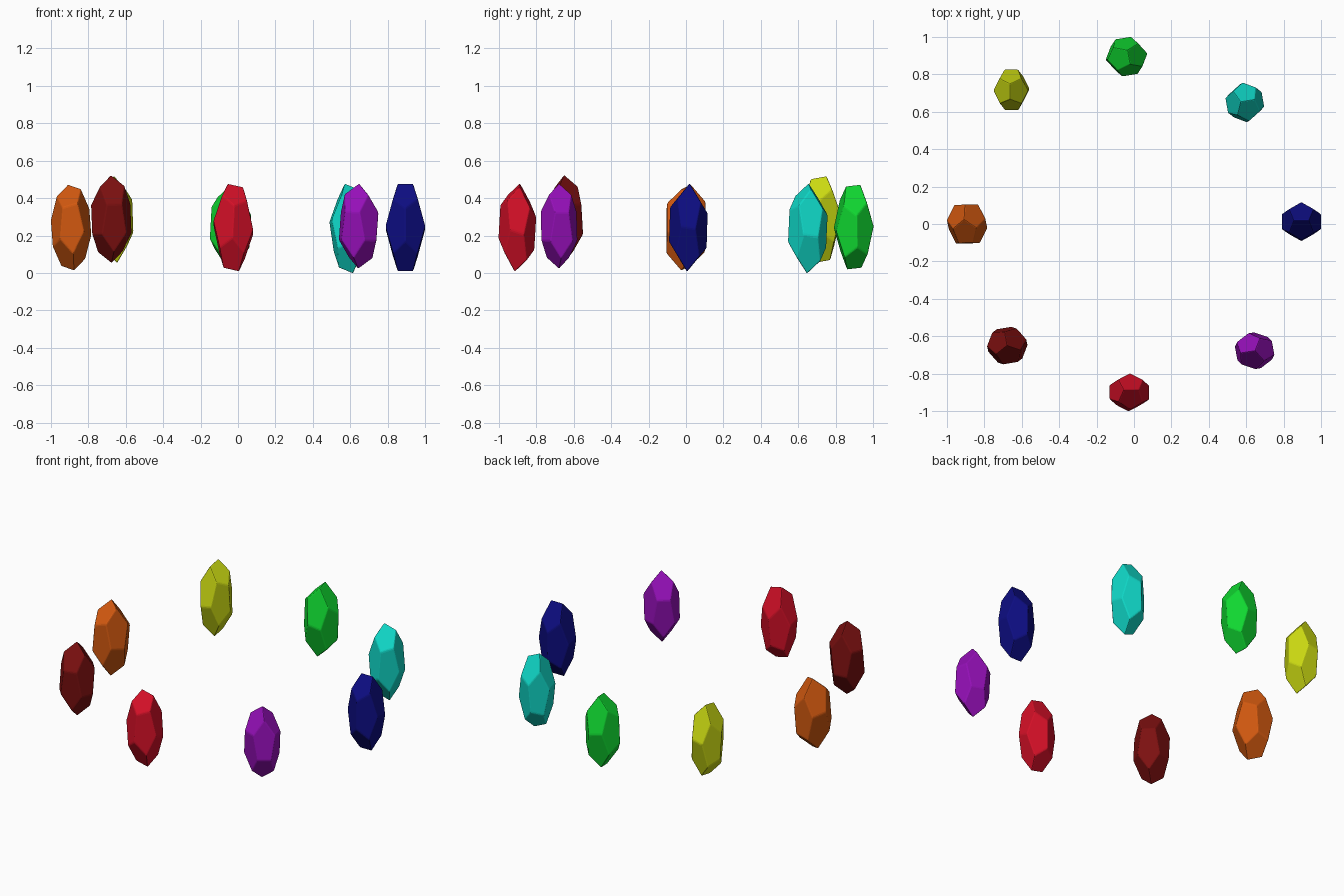
import bpy
import bmesh
from math import radians, sqrt
from mathutils import Euler, Vector

if "Cube" in bpy.data.objects:
    bpy.data.objects.remove(bpy.data.objects["Cube"], do_unlink=True)

PHI = (1 + sqrt(5)) / 2
SIGNS = (-1, 1)


def make_material(name, color):
    mat = bpy.data.materials.new(name)
    mat.use_nodes = True
    mat.diffuse_color = (*color, 1)
    mat.node_tree.nodes["Principled BSDF"].inputs["Base Color"].default_value = (*color, 1)
    return mat


def dodecahedron_points():
    pts = [Vector((a, b, c)) for a in SIGNS for b in SIGNS for c in SIGNS]
    for a in SIGNS:
        for b in SIGNS:
            s, t = a / PHI, b * PHI
            pts += [Vector((0, s, t)), Vector((s, t, 0)), Vector((t, 0, s))]
    return pts


def make_crystal(name, color, low, high, turn):
    """A turned, softly bevelled twelve-sided stone stretched between two corners."""
    bm = bmesh.new()
    rot = Euler([radians(a) for a in turn]).to_matrix()
    for p in dodecahedron_points():
        bm.verts.new(rot @ p)
    bmesh.ops.convex_hull(bm, input=bm.verts)
    bmesh.ops.dissolve_limit(bm, angle_limit=radians(2), verts=bm.verts, edges=bm.edges)
    bmesh.ops.bevel(bm, geom=bm.edges[:], offset=0.07, segments=2,
                    profile=0.5, affect='EDGES')
    # Stretch the stone to its upright bounds
    centre = [(a + b) / 2 for a, b in zip(low, high)]
    for axis in range(3):
        values = [v.co[axis] for v in bm.verts]
        start, size = min(values), max(values) - min(values)
        for v in bm.verts:
            v.co[axis] = low[axis] - centre[axis] + (
                (v.co[axis] - start) / size * (high[axis] - low[axis]))
    bmesh.ops.recalc_face_normals(bm, faces=bm.faces)
    mesh = bpy.data.meshes.new(name)
    bm.to_mesh(mesh)
    bm.free()
    mesh.materials.append(make_material(name.replace("_crystal", ""), color))
    obj = bpy.data.objects.new(name, mesh)
    obj.location = centre
    bpy.context.collection.objects.link(obj)


# Ring of crystals: name, colour, low corner, high corner, turn in degrees
make_crystal("orange_crystal", (0.65, 0.10, 0.005),
             (-1, -0.105, 0.015), (-0.785, 0.105, 0.47), (8, 6, 60))
make_crystal("dark_red_crystal", (0.2, 0.005, 0.005),
             (-0.785, -0.75, 0.055), (-0.57, -0.55, 0.52), (20, 0, 70))
make_crystal("red_crystal", (0.65, 0.005, 0.02),
             (-0.13, -1, 0.01), (0.08, -0.8, 0.475), (6, 8, 90))
make_crystal("purple_crystal", (0.3, 0.005, 0.48),
             (0.54, -0.775, 0.025), (0.75, -0.58, 0.475), (20, 0, -80))
make_crystal("navy_crystal", (0.004, 0.004, 0.22),
             (0.79, -0.09, 0.01), (1, 0.115, 0.475), (0, 4, 90))
make_crystal("cyan_crystal", (0.005, 0.68, 0.57),
             (0.49, 0.545, 0), (0.695, 0.755, 0.475), (10, 4, 100))
make_crystal("green_crystal", (0.005, 0.68, 0.03),
             (-0.15, 0.79, 0.02), (0.07, 1, 0.47), (3, 6, 10))
make_crystal("yellow_crystal", (0.6, 0.7, 0.006),
             (-0.75, 0.61, 0.055), (-0.56, 0.825, 0.515), (5, -5, 0))
